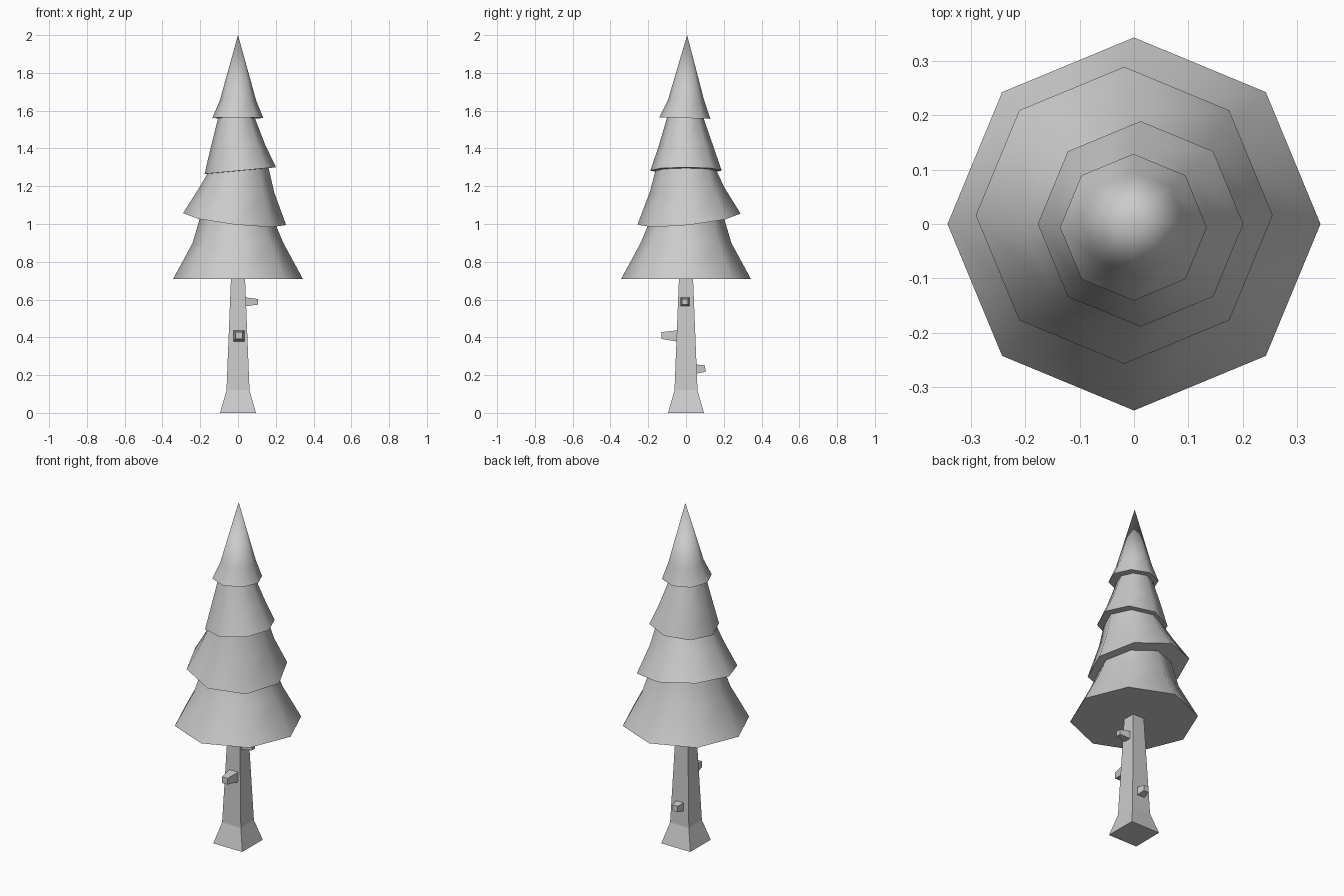
import bpy, bmesh, math
from mathutils import Vector

if "Cube" in bpy.data.objects:
    bpy.data.objects.remove(bpy.data.objects["Cube"])


def loft(name, rings, sides, phase=0.0, smooth_angle=None):
    """Bridge rings of vertices (cx, cy, z, radius, tilt_x, tilt_y); radius 0 gives an apex."""
    bm = bmesh.new()
    loops = []
    for cx, cy, z, r, tx, ty in rings:
        if r == 0:
            loops.append([bm.verts.new((cx, cy, z))] * sides)
            continue
        loop = []
        for i in range(sides):
            a = phase + 2 * math.pi * i / sides
            dx, dy = r * math.cos(a), r * math.sin(a)
            loop.append(bm.verts.new((cx + dx, cy + dy, z + tx * dx + ty * dy)))
        loops.append(loop)
    for lo, hi in zip(loops, loops[1:]):
        for i in range(sides):
            j = (i + 1) % sides
            bm.faces.new(list(dict.fromkeys((lo[i], lo[j], hi[j], hi[i]))))
    for loop in (loops[0], loops[-1]):
        if loop[0] is not loop[1]:
            bm.faces.new(loop)
    bmesh.ops.recalc_face_normals(bm, faces=bm.faces[:])
    mesh = bpy.data.meshes.new(name)
    bm.to_mesh(mesh)
    bm.free()
    ob = bpy.data.objects.new(name, mesh)
    bpy.context.collection.objects.link(ob)
    if smooth_angle:
        bpy.ops.object.select_all(action='DESELECT')
        ob.select_set(True)
        bpy.context.view_layer.objects.active = ob
        bpy.ops.object.shade_smooth_by_angle(angle=math.radians(smooth_angle))
    return ob


# Square trunk with a flared foot
R2 = math.sqrt(2)
loft("trunk", [(0, 0, z, h * R2, 0, 0) for z, h in
               ((0, 0.095), (0.12, 0.061), (0.72, 0.037))], 4, math.pi / 4)

# Cut branch stubs: tapered square pegs pointing out of the trunk
stubs = [
    ("branch_stub_right", (0.02, -0.005, 0.588), (0.105, -0.005, 0.588), 0.026, 0.015),
    ("branch_stub_front", (0.005, -0.03, 0.407), (0.005, -0.13, 0.41), 0.032, 0.018),
    ("branch_stub_back", (0.0, 0.03, 0.231), (0.0, 0.102, 0.234), 0.028, 0.017),
]
for name, start, end, h0, h1 in stubs:
    start, end = Vector(start), Vector(end)
    axis = end - start
    ob = loft(name, [(0, 0, 0, h0 * R2, 0, 0), (0, 0, axis.length, h1 * R2, 0, 0)],
              4, math.pi / 4)
    ob.location = start
    ob.rotation_euler = axis.to_track_quat('Z', 'Y').to_euler()

# Four stacked octagonal skirts, tilted slightly and lofted as one skin
foliage = [
    (0, 0, 0.71, 0.343, 0, 0),
    (0, 0, 0.90, 0.24, 0, 0),
    (0, 0, 1.022, 0.198, -0.115, 0.107),
    (-0.018, 0.016, 1.026, 0.273, -0.115, 0.107),
    (-0.006, 0.006, 1.18, 0.198, -0.07, 0.06),
    (0.0, 0.0, 1.281, 0.162, 0.093, 0.0),
    (0.012, 0.0, 1.283, 0.189, 0.093, 0.0),
    (0.0, 0.0, 1.41, 0.145, 0.05, 0.0),
    (-0.008, -0.003, 1.561, 0.097, 0.0, -0.03),
    (-0.001, -0.006, 1.561, 0.135, 0.0, -0.03),
    (0, 0, 1.655, 0.096, 0, 0),
    (0, 0.006, 2.0, 0, 0, 0),
]
loft("foliage", foliage, 8, 0.0, 50)
